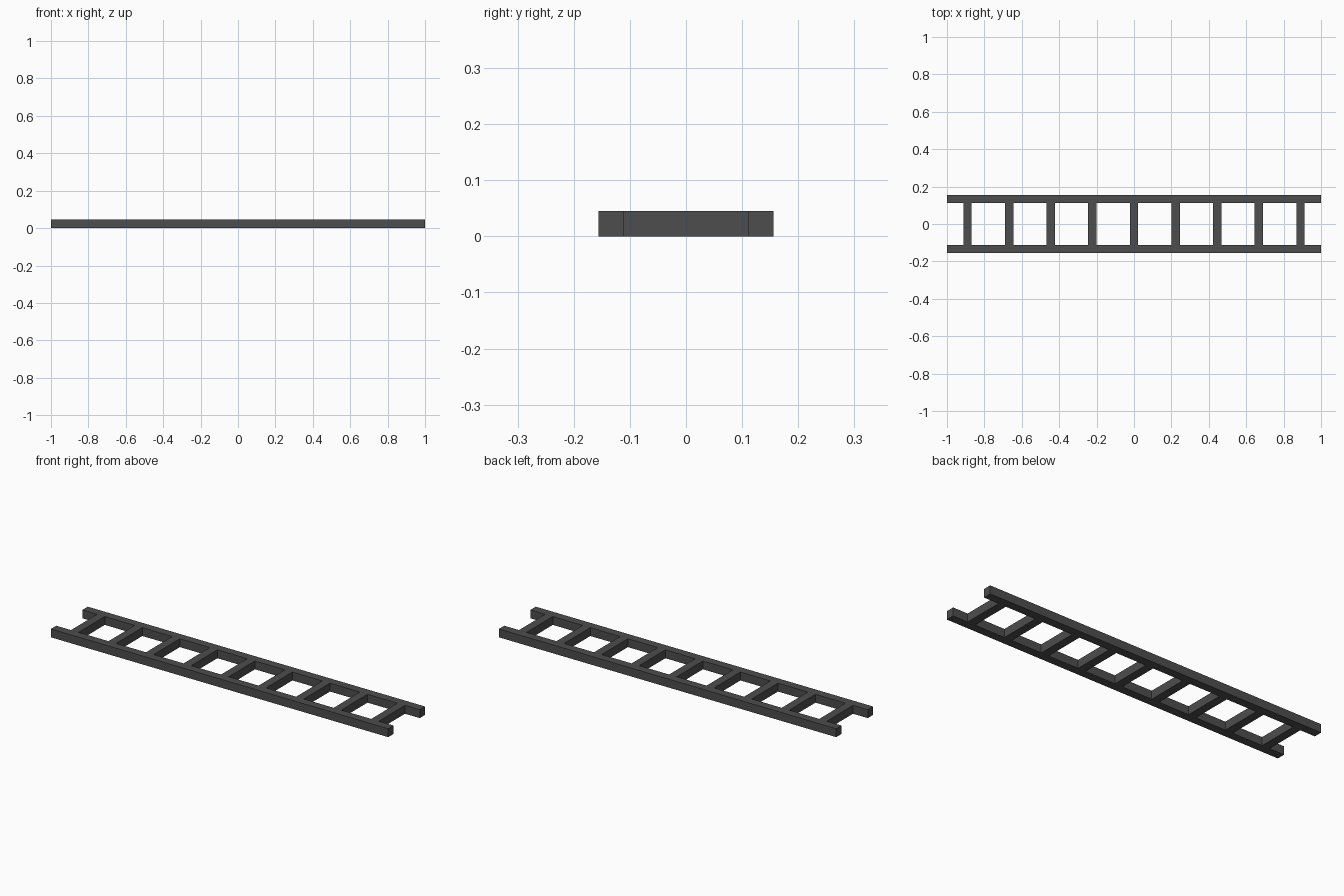
import bpy

cube = bpy.data.objects.get("Cube")
if cube:
    bpy.data.objects.remove(cube, do_unlink=True)

LENGTH, WIDTH, BAR = 2.0, 0.312, 0.045   # overall size and square bar thickness
RUNGS, SPACING = 9, 0.2225

# Dark grey paint
mat = bpy.data.materials.new("dark grey")
mat.use_nodes = True
colour = (0.075, 0.075, 0.075, 1.0)
mat.diffuse_color = colour
bsdf = mat.node_tree.nodes["Principled BSDF"]
bsdf.inputs["Base Color"].default_value = colour
bsdf.inputs["Roughness"].default_value = 0.8


def bar(name, x, y, size_x, size_y):
    """Square-edged bar resting on the ground."""
    bpy.ops.mesh.primitive_cube_add(size=1, location=(x, y, BAR / 2))
    ob = bpy.context.object
    ob.name = name
    ob.scale = (size_x, size_y, BAR)
    bpy.ops.object.transform_apply(location=False, rotation=False, scale=True)
    ob.data.materials.append(mat)
    return ob


# Long side rails
rail_y = (WIDTH - BAR) / 2
bar("front_rail", 0, -rail_y, LENGTH, BAR)
bar("back_rail", 0, rail_y, LENGTH, BAR)

# Evenly spaced rungs, flush with the rails
for i in range(RUNGS):
    bar(f"rung_{i + 1}", (i - (RUNGS - 1) / 2) * SPACING, 0, BAR, WIDTH - 2 * BAR)
